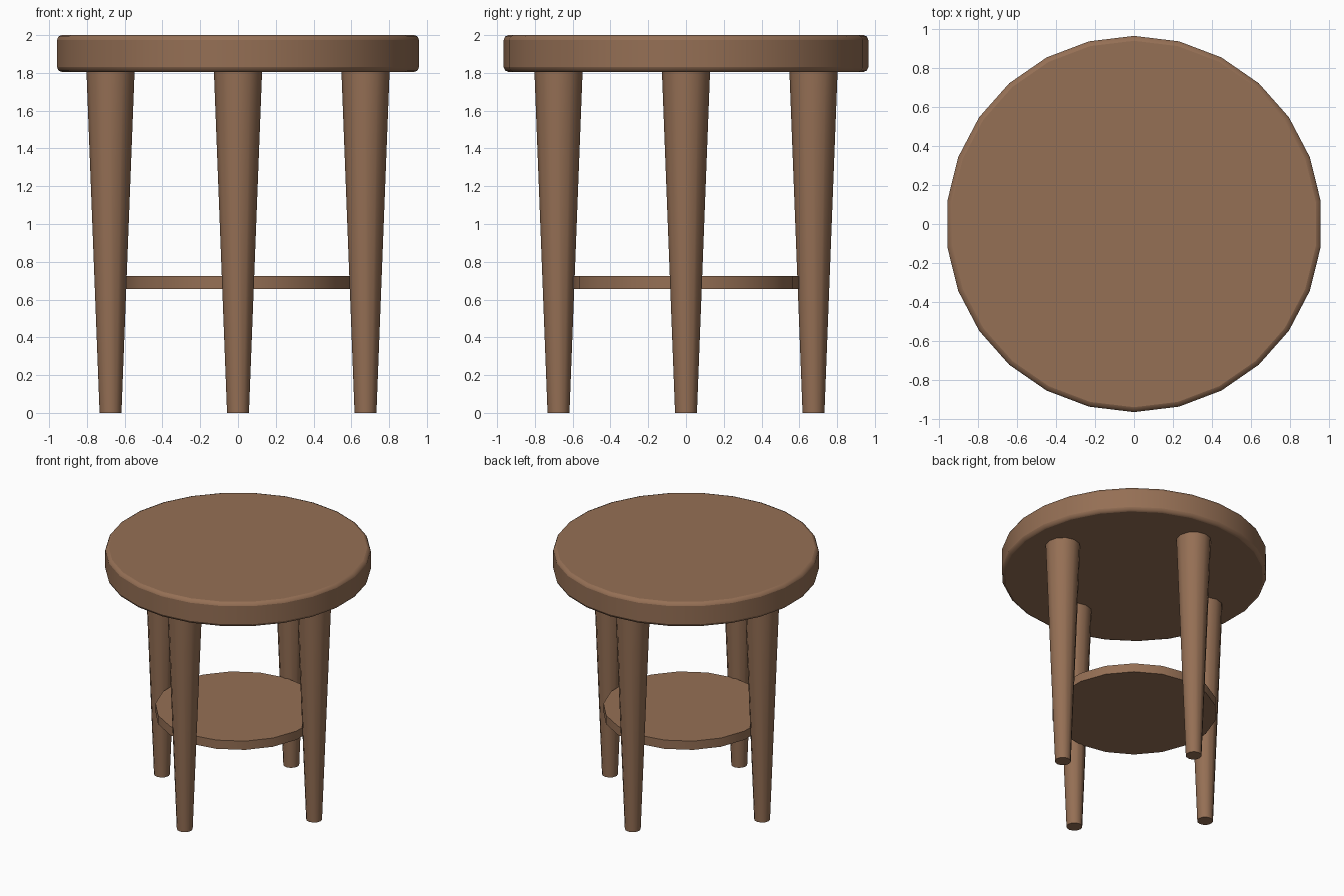
import bpy, math

if "Cube" in bpy.data.objects:
    bpy.data.objects.remove(bpy.data.objects["Cube"])

wood = bpy.data.materials.new("wood")
wood.diffuse_color = (0.30, 0.16, 0.09, 1)
wood.use_nodes = True
wood.node_tree.nodes["Principled BSDF"].inputs["Base Color"].default_value = wood.diffuse_color


def turned(name, sides, r_low, r_high, z_low, z_high, x=0, y=0, bevel=0):
    """Round part standing between two heights, optionally tapered and bevelled."""
    bpy.ops.mesh.primitive_cone_add(
        vertices=sides, radius1=r_low, radius2=r_high,
        depth=z_high - z_low, location=(x, y, (z_low + z_high) / 2))
    part = bpy.context.object
    part.name = name
    part.data.materials.append(wood)
    if bevel:
        mod = part.modifiers.new("rim_bevel", 'BEVEL')
        mod.width = bevel
        mod.segments = 2
        mod.limit_method = 'ANGLE'
        mod.angle_limit = math.radians(40)
    bpy.ops.object.shade_smooth_by_angle(angle=math.radians(35))
    return part


# Table top with softened rims
turned("table_top", 26, 0.965, 0.965, 1.805, 2.0, bevel=0.025)

# Lower shelf held between the legs
turned("lower_shelf", 18, 0.602, 0.602, 0.655, 0.725)

# Four tapered legs
for name, x, y in (("front_leg", 0, -1), ("right_leg", 1, 0),
                   ("back_leg", 0, 1), ("left_leg", -1, 0)):
    turned(name, 12, 0.058, 0.128, 0, 1.82, x * 0.675, y * 0.675)
